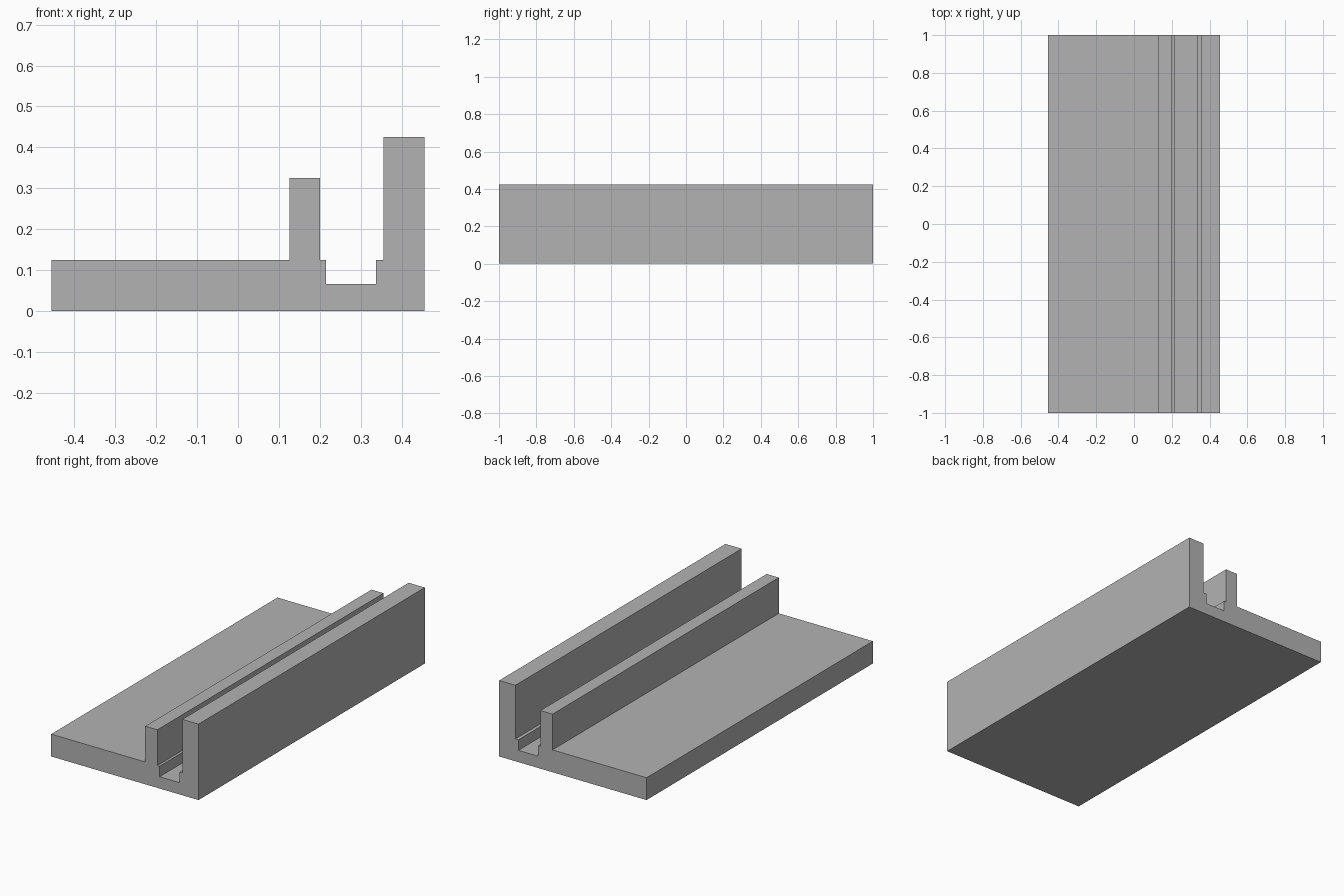
import bpy
import bmesh

if "Cube" in bpy.data.objects:
    bpy.data.objects.remove(bpy.data.objects["Cube"], do_unlink=True)

# Single flat grey
grey = bpy.data.materials.new("plain_grey")
grey.use_nodes = True
color = (0.45, 0.45, 0.45, 1)
grey.diffuse_color = color
grey.node_tree.nodes["Principled BSDF"].inputs["Base Color"].default_value = color

# Key heights and edges of the cross-section
half_width, half_length = 0.456, 1.0
base_top, groove_floor = 0.125, 0.066
low_wall_top, high_wall_top = 0.325, 0.425

profile = [
    (-half_width, 0), (half_width, 0),
    # tall outer wall
    (half_width, high_wall_top), (0.356, high_wall_top), (0.356, base_top),
    # stepped groove between the walls
    (0.337, base_top), (0.337, groove_floor),
    (0.215, groove_floor), (0.215, base_top),
    # short inner wall
    (0.201, base_top), (0.201, low_wall_top),
    (0.126, low_wall_top), (0.126, base_top),
    # wide flat flange
    (-half_width, base_top),
]


def extrude_profile(name, points, y_start, y_end, material):
    """Extrude an x-z outline along y into a closed solid."""
    bm = bmesh.new()
    face = bm.faces.new([bm.verts.new((x, y_start, z)) for x, z in points])
    result = bmesh.ops.extrude_face_region(bm, geom=[face], use_keep_orig=True)
    moved = [v for v in result["geom"] if isinstance(v, bmesh.types.BMVert)]
    bmesh.ops.translate(bm, verts=moved, vec=(0, y_end - y_start, 0))
    bmesh.ops.recalc_face_normals(bm, faces=bm.faces)
    mesh = bpy.data.meshes.new(name)
    bm.to_mesh(mesh)
    bm.free()
    mesh.materials.append(material)
    obj = bpy.data.objects.new(name, mesh)
    bpy.context.collection.objects.link(obj)
    return obj


# Grooved rail
extrude_profile("grooved_rail", profile, -half_length, half_length, grey)
